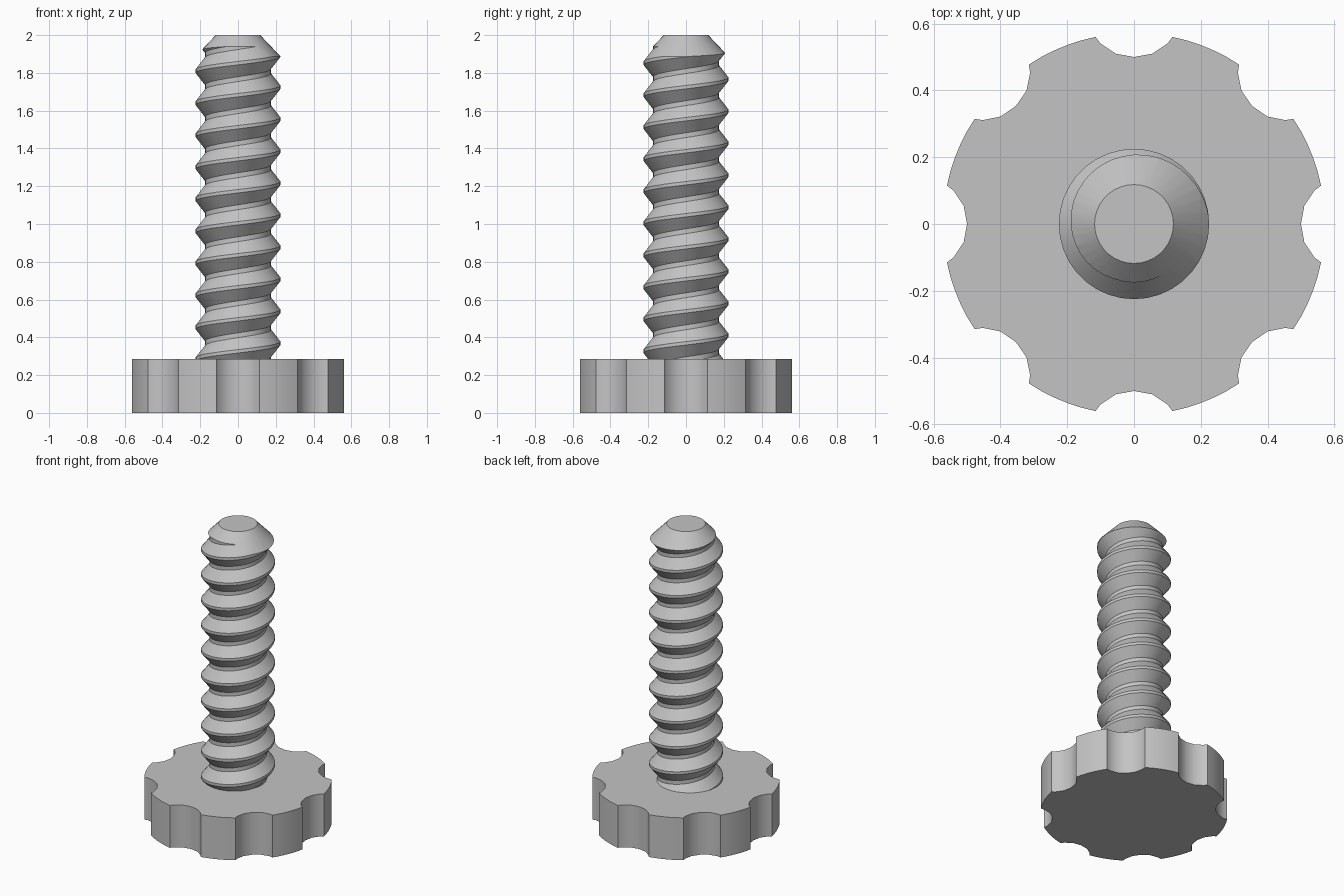
import bpy, bmesh, math
from math import cos, sin, pi, radians

if "Cube" in bpy.data.objects:
    bpy.data.objects.remove(bpy.data.objects["Cube"])

grey = bpy.data.materials.new("plain_grey")
grey.diffuse_color = (0.55, 0.55, 0.55, 1)
grey.use_nodes = True
grey.node_tree.nodes["Principled BSDF"].inputs["Base Color"].default_value = grey.diffuse_color


def make_object(name, bm):
    bmesh.ops.recalc_face_normals(bm, faces=bm.faces)
    mesh = bpy.data.meshes.new(name)
    bm.to_mesh(mesh)
    bm.free()
    mesh.materials.append(grey)
    obj = bpy.data.objects.new(name, mesh)
    bpy.context.collection.objects.link(obj)
    return obj


def smooth(obj):
    bpy.ops.object.select_all(action='DESELECT')
    obj.select_set(True)
    bpy.context.view_layer.objects.active = obj
    bpy.ops.object.shade_smooth_by_angle(angle=radians(30))


# Knob head: eight scalloped grips around a disc
HEAD_TOP, HEAD_R = 0.285, 0.572
scallop = [(0.56, -0.115), (0.54, -0.10), (0.51, -0.055), (0.50, 0),
           (0.51, 0.055), (0.54, 0.10), (0.56, 0.115)]
edge = math.atan2(0.115, 0.56)
bm = bmesh.new()
outline = []
for k in range(8):
    a = k * pi / 4
    outline += [(x * cos(a) - y * sin(a), x * sin(a) + y * cos(a)) for x, y in scallop]
    for s in range(1, 5):
        t = a + edge + (pi / 4 - 2 * edge) * s / 5
        outline.append((HEAD_R * cos(t), HEAD_R * sin(t)))
base = bm.faces.new([bm.verts.new((x, y, 0)) for x, y in outline])
top = bmesh.ops.extrude_face_region(bm, geom=[base])["geom"]
bmesh.ops.translate(bm, vec=(0, 0, HEAD_TOP),
                    verts=[v for v in top if isinstance(v, bmesh.types.BMVert)])
smooth(make_object("knob_head", bm))

# Threaded shaft: one right-handed helical ridge, each column rising with its angle
PITCH, CREST_Z, SEG, TURNS = 0.1695, 1.894, 36, 15
CREST_R, ROOT_R = 0.225, 0.175
profile = [(CREST_R, -0.009), (CREST_R, 0.009), (ROOT_R, 0.072), (ROOT_R, 0.0975)]
bm = bmesh.new()
columns = []
for i in range(SEG):
    a = 2 * pi * i / SEG
    columns.append([bm.verts.new((r * cos(a), r * sin(a),
                                  CREST_Z + PITCH * (n - 12 + i / SEG) + dz))
                    for n in range(TURNS) for r, dz in profile])
# the last column meets the first one a full turn higher
columns.append(columns[0][4:])
for left, right in zip(columns, columns[1:]):
    for j in range(min(len(left), len(right)) - 1):
        bm.faces.new((left[j], right[j], right[j + 1], left[j + 1]))
# trim both ends flat and close them
for z, direction in ((0.2, -1), (2.05, 1)):
    cut = bmesh.ops.bisect_plane(bm, geom=bm.verts[:] + bm.edges[:] + bm.faces[:],
                                 plane_co=(0, 0, z), plane_no=(0, 0, direction),
                                 clear_outer=True)
    rim = [e for e in bm.edges if e.is_boundary
           and all(abs(v.co.z - z) < 1e-4 for v in e.verts)]
    bmesh.ops.holes_fill(bm, edges=rim, sides=0)
shaft = make_object("threaded_shaft", bm)

# Chamfer the tip with a cone
SLOPE, TIP_R, CONE_BASE = 0.95, 0.118, 0.1
bm = bmesh.new()
height = 2 - CONE_BASE
bmesh.ops.create_cone(bm, cap_ends=True, segments=SEG, radius1=TIP_R + SLOPE * height,
                      radius2=TIP_R, depth=height)
bmesh.ops.translate(bm, vec=(0, 0, CONE_BASE + height / 2), verts=bm.verts)
cone = make_object("chamfer_cutter", bm)
cone.hide_render = True
mod = shaft.modifiers.new("tip_chamfer", 'BOOLEAN')
mod.operation, mod.solver, mod.object = 'INTERSECT', 'EXACT', cone
bpy.context.view_layer.objects.active = shaft
bpy.ops.object.modifier_apply(modifier=mod.name)
bpy.data.objects.remove(cone)
smooth(shaft)
